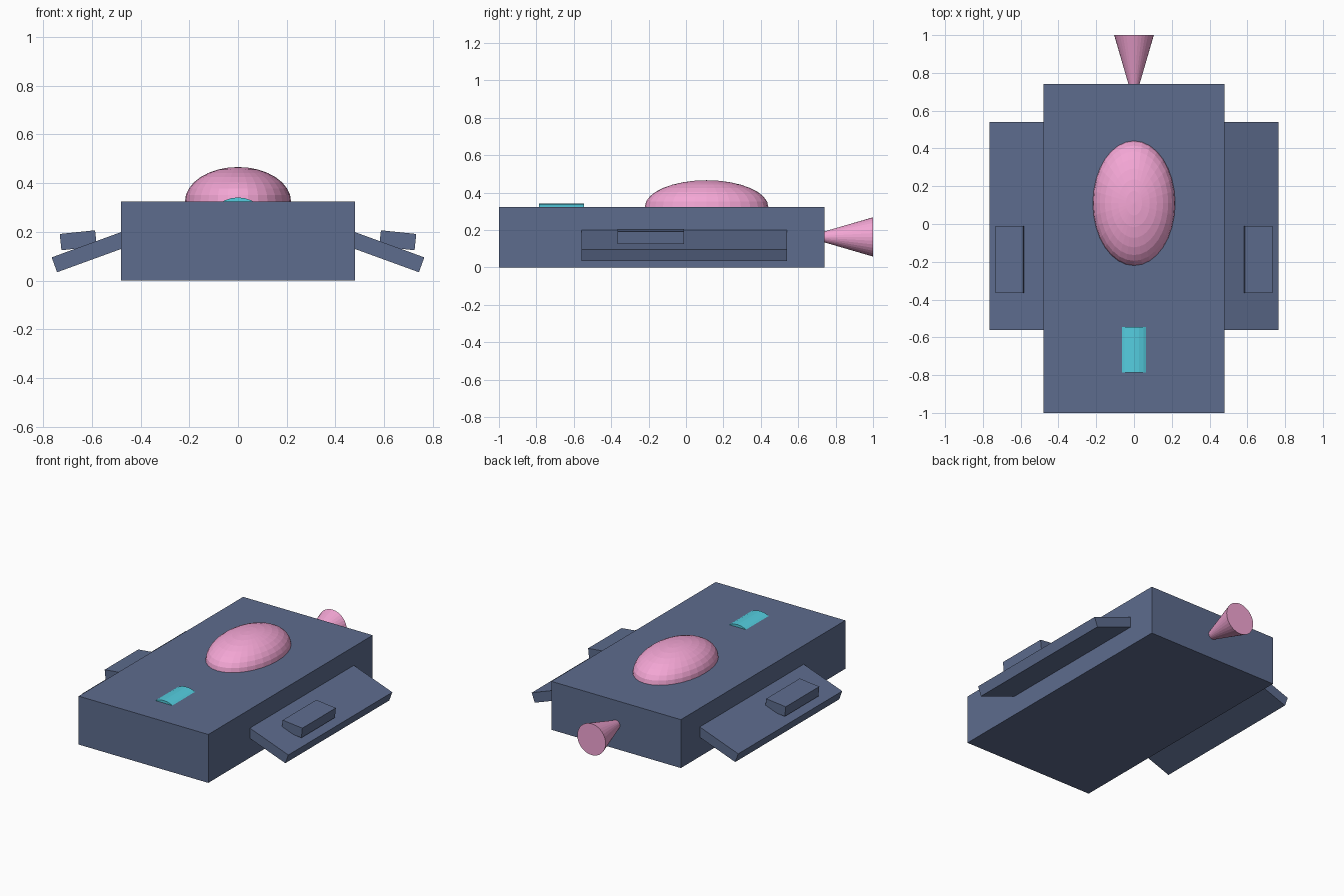
import bpy
from math import radians, sin, cos
from mathutils import Vector

if "Cube" in bpy.data.objects:
    bpy.data.objects.remove(bpy.data.objects["Cube"])


def paint(name, rgb):
    m = bpy.data.materials.new(name)
    m.diffuse_color = (*rgb, 1)
    m.use_nodes = True
    m.node_tree.nodes["Principled BSDF"].inputs["Base Color"].default_value = m.diffuse_color
    return m


HULL = paint("slate blue", (0.11, 0.15, 0.27))
PINK = paint("pink", (0.9, 0.38, 0.66))
CYAN = paint("cyan", (0.09, 0.62, 0.75))


def finish(name, mat):
    ob = bpy.context.object
    ob.name = name
    ob.data.materials.append(mat)
    return ob


def box(name, center, size, mat, tilt=0):
    bpy.ops.mesh.primitive_cube_add(size=1, location=center, rotation=(0, tilt, 0))
    ob = finish(name, mat)
    ob.scale = size
    return ob


def tilted_box(name, side, top_outer, width, height, y0, y1, degrees):
    """Box sloping down and outward, placed by its upper outer edge."""
    a = radians(degrees)
    edge = Vector((top_outer[0], 0, top_outer[1]))
    across = Vector((cos(a), 0, -sin(a)))
    up = Vector((sin(a), 0, cos(a)))
    c = edge - across * width / 2 - up * height / 2
    return box(name, (side * c.x, (y0 + y1) / 2, c.z), (width, y1 - y0, height), HULL, side * a)


# Hull
box("hull", (0, -0.13, 0.162), (0.96, 1.74, 0.324), HULL)

# Wings with a raised pod on each
for side, label in ((1, "right"), (-1, "left")):
    tilted_box(label + "_wing", side, (0.765, 0.095), 0.36, 0.065, -0.56, 0.54, 20)
    tilted_box(label + "_wing_pod", side, (0.732, 0.191), 0.146, 0.067, -0.365, -0.01, 6)

# Dome half sunk into the deck
bpy.ops.mesh.primitive_uv_sphere_add(segments=32, ring_count=16, radius=1, location=(0, 0.11, 0.324))
finish("dome", PINK).scale = (0.218, 0.33, 0.142)

# Front canopy strip, the top of a lying cylinder
bpy.ops.mesh.primitive_cylinder_add(vertices=32, radius=0.13, depth=0.24,
                                    location=(0, -0.665, 0.211), rotation=(radians(90), 0, 0))
finish("canopy", CYAN)

# Tail nozzle, flaring towards the back
bpy.ops.mesh.primitive_cone_add(vertices=32, radius1=0.105, radius2=0, depth=0.36,
                                location=(0, 0.82, 0.163), rotation=(radians(90), 0, 0))
finish("tail_nozzle", PINK)
